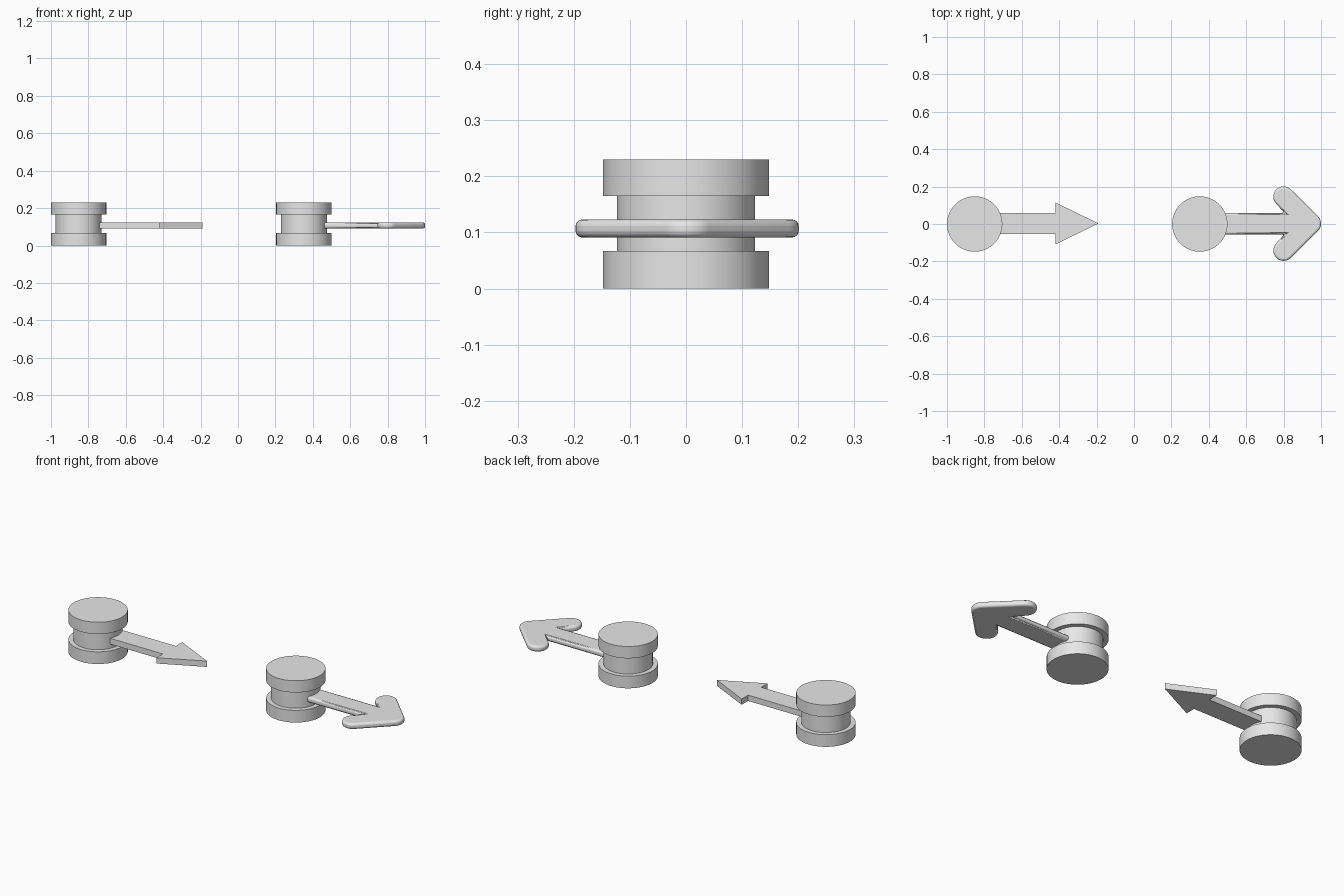
import bpy
import bmesh
from math import cos, sin, pi, radians

cube = bpy.data.objects.get("Cube")
if cube:
    bpy.data.objects.remove(cube)

# One plain grey for everything
GREY = (0.8, 0.8, 0.8, 1)
grey = bpy.data.materials.new("plain_grey")
grey.use_nodes = True
grey.diffuse_color = GREY
grey.node_tree.nodes["Principled BSDF"].inputs["Base Color"].default_value = GREY

SEGMENTS = 64
ARROW_Z, ARROW_THICK = 0.091, 0.032


def finish(name, bm, bevel=0):
    bmesh.ops.recalc_face_normals(bm, faces=bm.faces)
    mesh = bpy.data.meshes.new(name)
    bm.to_mesh(mesh)
    bm.free()
    obj = bpy.data.objects.new(name, mesh)
    bpy.context.collection.objects.link(obj)
    mesh.materials.append(grey)
    if bevel:
        mod = obj.modifiers.new("soft_edges", 'BEVEL')
        mod.width = bevel
        mod.segments = 4
        mod.limit_method = 'ANGLE'
        mod.angle_limit = radians(40)
    bpy.ops.object.select_all(action='DESELECT')
    obj.select_set(True)
    bpy.context.view_layer.objects.active = obj
    bpy.ops.object.shade_smooth_by_angle(angle=radians(35))
    return obj


def spool(name, x):
    """Turned spool: two wide flanges around a narrower core."""
    profile = [(0.148, 0), (0.148, 0.067), (0.123, 0.067),
               (0.123, 0.165), (0.148, 0.165), (0.148, 0.23)]
    bm = bmesh.new()
    rings = [[bm.verts.new((x + r * cos(2 * pi * i / SEGMENTS),
                            r * sin(2 * pi * i / SEGMENTS), z))
              for i in range(SEGMENTS)] for r, z in profile]
    for low, high in zip(rings, rings[1:]):
        for i in range(SEGMENTS):
            j = (i + 1) % SEGMENTS
            bm.faces.new((low[i], low[j], high[j], high[i]))
    bm.faces.new(rings[0])
    bm.faces.new(rings[-1])
    return finish(name, bm)


def arrow(name, half, y, bevel=0):
    """Flat arrow from the upper half of its outline, mirrored across its axis."""
    lower = [(px, -py) for px, py in reversed(half) if py > 0.0001]
    bm = bmesh.new()
    face = bm.faces.new([bm.verts.new((px, py + y, ARROW_Z))
                         for px, py in half + lower])
    top = bmesh.ops.extrude_face_region(bm, geom=[face])["geom"]
    bmesh.ops.translate(bm, vec=(0, 0, ARROW_THICK),
                        verts=[v for v in top if isinstance(v, bmesh.types.BMVert)])
    return finish(name, bm, bevel)


def arc(cx, cy, r, start, end, steps):
    return [(cx + r * cos(radians(start + (end - start) * i / steps)),
             cy + r * sin(radians(start + (end - start) * i / steps)))
            for i in range(steps + 1)]


# Right spool with the sharp arrow
spool("right_spool", -0.852)
arrow("sharp_arrow", [(-0.8, 0.057), (-0.42, 0.057), (-0.42, 0.112), (-0.19, 0)], 0.003)

# Left spool with the rounded arrow: round barbs and a round tip
spool("left_spool", 0.352)
R = 0.055
rounded = ([(0.4, 0.058), (0.803, 0.058)]
           + arc(0.8, 0.144, R, 225, 45, 16)
           + arc(1 - R, 0, R, 45, 0, 5))
arrow("rounded_arrow", rounded, 0.002, bevel=0.012)
